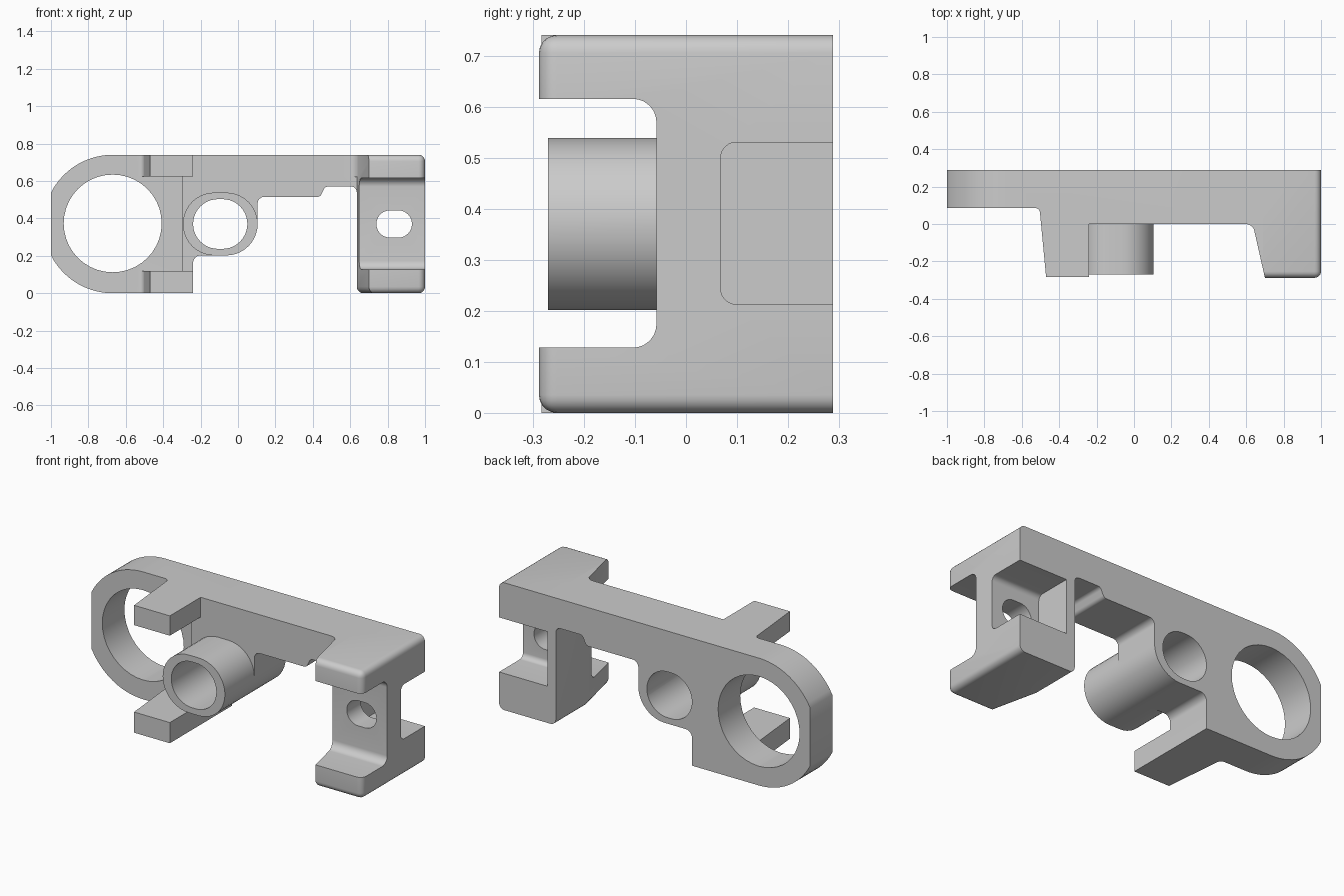
import bpy, bmesh, math
from mathutils import Vector

BACK, FRONT, TOP, MID = 0.288, -0.288, 0.74, 0.37

cube = bpy.data.objects.get("Cube")
if cube:
    bpy.data.objects.remove(cube, do_unlink=True)


def fillet(corners, steps=6):
    """Turn (a, b, radius) corners into an outline with rounded corners."""
    out = []
    for i, corner in enumerate(corners):
        p = Vector(corner[:2])
        r = corner[2] if len(corner) > 2 else 0
        if not r:
            out.append(p)
            continue
        u = (Vector(corners[i - 1][:2]) - p).normalized()
        v = (Vector(corners[(i + 1) % len(corners)][:2]) - p).normalized()
        half = u.angle(v) / 2
        centre = p + (u + v).normalized() * (r / math.sin(half))
        start = p + u * (r / math.tan(half)) - centre
        end = p + v * (r / math.tan(half)) - centre
        for k in range(steps + 1):
            out.append(centre + start.lerp(end, k / steps).normalized() * r)
    return out


def arc(cx, cz, r, a0, a1, steps):
    angles = [math.radians(a0 + (a1 - a0) * k / steps) for k in range(steps + 1)]
    return [(cx + r * math.cos(a), cz + r * math.sin(a)) for a in angles]


def oval(cx, cz, rx, rz):
    """Slot outline: two half circles joined by straight sides."""
    s = rx - rz
    return arc(cx + s, cz, rz, -90, 90, 20) + arc(cx - s, cz, rz, 90, 270, 20)


def prism(name, outline, axis, lo, hi, bevel=0, bevel_pick=None):
    """Extrude a 2D outline along an axis."""
    place = {"x": lambda a, b, t: (t, a, b),
             "y": lambda a, b, t: (a, t, b),
             "z": lambda a, b, t: (a, b, t)}[axis]
    bm = bmesh.new()
    rings = [[bm.verts.new(place(p[0], p[1], t)) for p in outline] for t in (lo, hi)]
    bm.faces.new(rings[0])
    bm.faces.new(rings[1])
    n = len(outline)
    for i in range(n):
        j = (i + 1) % n
        bm.faces.new((rings[0][i], rings[0][j], rings[1][j], rings[1][i]))
    bmesh.ops.recalc_face_normals(bm, faces=bm.faces)
    if bevel:
        edges = [e for e in bm.edges if bevel_pick(e)]
        bmesh.ops.bevel(bm, geom=edges, offset=bevel, segments=5, profile=0.5,
                        affect="EDGES", clamp_overlap=True)
    mesh = bpy.data.meshes.new(name)
    bm.to_mesh(mesh)
    bm.free()
    obj = bpy.data.objects.new(name, mesh)
    bpy.context.collection.objects.link(obj)
    return obj


def combine(target, other, operation):
    mod = target.modifiers.new(operation.lower(), "BOOLEAN")
    mod.operation, mod.solver, mod.object = operation, "EXACT", other
    bpy.ops.object.select_all(action="DESELECT")
    bpy.context.view_layer.objects.active = target
    target.select_set(True)
    bpy.ops.object.modifier_apply(modifier=mod.name)
    bpy.data.objects.remove(other, do_unlink=True)


def box_outline(a0, a1, b0, b1, r=0):
    return fillet([(a0, b0, r), (a1, b0, r), (a1, b1, r), (a0, b1, r)])


# Main plate: ring end, tube web and stepped bar in one outline
ring_x, ring_r, tube_x, tube_rx, tube_rz = -0.67, MID, -0.095, 0.2, 0.168
flat = math.degrees(math.acos((1 + ring_x) / ring_r))
outline = arc(ring_x, MID, ring_r, 90, 180 - flat, 14)
outline += arc(ring_x, MID, ring_r, 180 + flat, 270, 14)
outline += [(-0.24, 0), (-0.24, MID - tube_rz, 0.04)]
outline += arc(tube_x + tube_rx - tube_rz, MID, tube_rz, -90, 0, 10)
outline += [(0.105, 0.515, 0.035), (0.44, 0.515, 0.025), (0.465, 0.57, 0.025),
            (0.635, 0.57, 0.03), (0.635, 0.5), (0.67, 0.5), (0.67, TOP)]
body = prism("bracket_body", fillet(outline), "y", 0, BACK)
combine(body, prism("ring_relief", box_outline(-1.1, -0.3, -0.1, 0.085), "z", -0.1, 0.9),
        "DIFFERENCE")

# Pair of tapered arms beside the ring
for name, lo, hi in (("lower_arm", 0, 0.12), ("upper_arm", 0.625, TOP)):
    shape = fillet([(-0.54, 0.12), (-0.54, 0.085), (-0.505, 0.085, 0.025),
                    (-0.47, -0.283), (-0.24, -0.283), (-0.24, 0.12)])
    combine(body, prism(name, shape, "z", lo, hi), "UNION")

# Oval tube
combine(body, prism("tube", oval(tube_x, MID, tube_rx, tube_rz), "y", -0.27, BACK), "UNION")


# End clip block with rounded outer edges
def clip_edge(e):
    a, b = (v.co for v in e.verts)
    on_back = min(a.y, b.y) > 0.28
    inner_top = max(a.x, b.x) < 0.71 and max(a.z, b.z) > 0.7
    return not on_back and not inner_top


clip = prism("end_clip", [(1, BACK), (1, FRONT), (0.70, FRONT), (0.635, 0), (0.635, BACK)],
             "z", 0, TOP, 0.035, clip_edge)
notch = box_outline(-0.5, -0.058, 0.128, 0.615, 0.045)
combine(clip, prism("front_notch", notch, "x", 0.5, 1.1), "DIFFERENCE")
pocket = box_outline(0.068, 0.5, 0.213, 0.53, 0.03)
combine(clip, prism("rear_pocket", pocket, "x", 0.69, 1.1), "DIFFERENCE")
combine(body, clip, "UNION")

# Curved blend between the bar and the upper clip arm
blend = fillet([(0.56, 0.1), (0.56, 0), (0.637, 0, 0.05), (0.662, -0.11),
                (0.688, -0.11), (0.688, 0.1)])
combine(body, prism("clip_blend", blend, "z", 0.62, TOP), "UNION")

# Through holes
for name, hole in (("ring_hole", oval(ring_x, MID + 0.003, 0.262, 0.261)),
                   ("tube_hole", oval(tube_x, MID, 0.145, 0.133)),
                   ("slot_hole", oval(0.835, MID, 0.095, 0.073))):
    combine(body, prism(name, hole, "y", -0.5, 0.5), "DIFFERENCE")

bpy.ops.object.select_all(action="DESELECT")
bpy.context.view_layer.objects.active = body
body.select_set(True)
bpy.ops.object.shade_smooth_by_angle(angle=math.radians(30))
